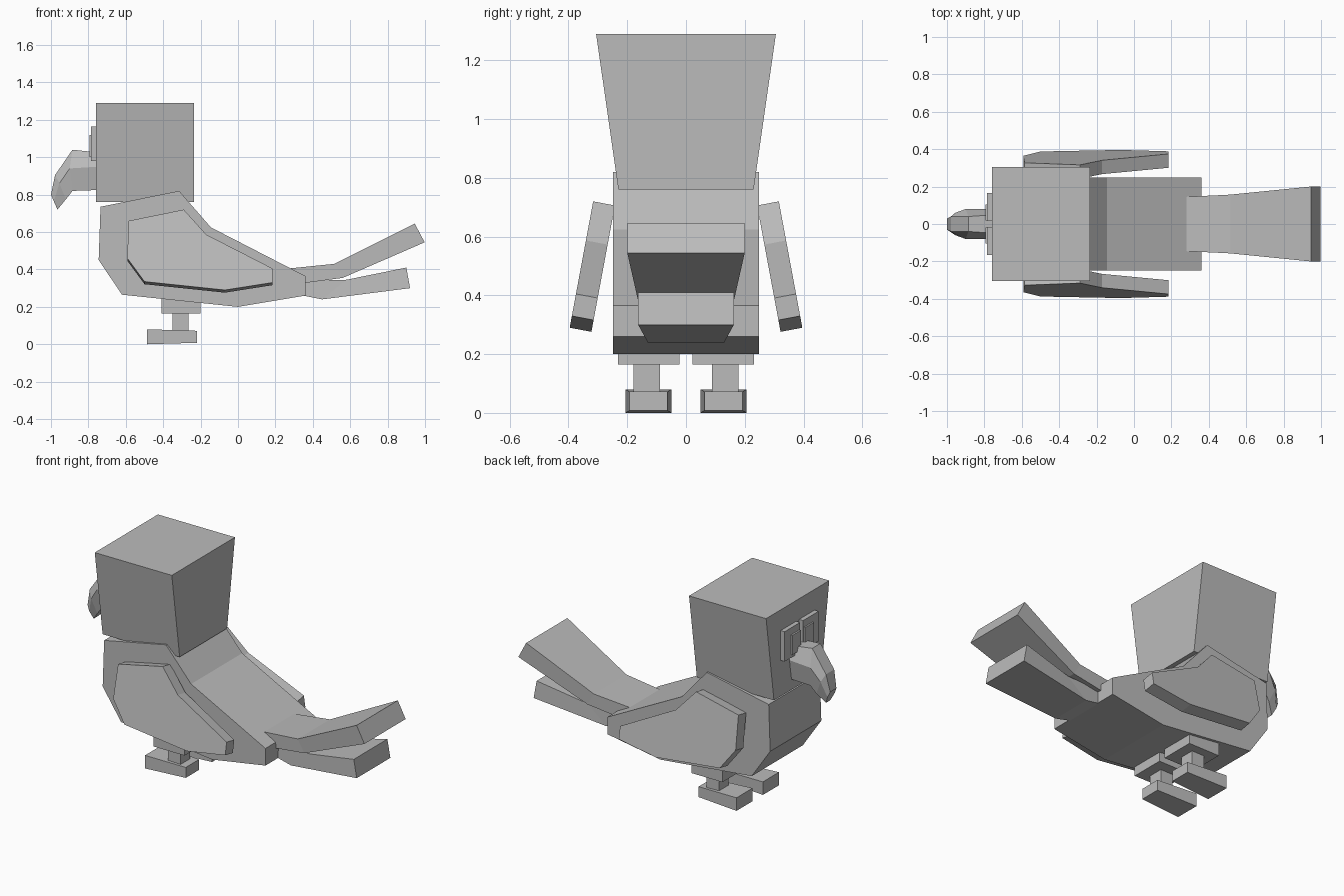
import bpy, bmesh

cube = bpy.data.objects.get("Cube")
if cube:
    bpy.data.objects.remove(cube, do_unlink=True)

grey = bpy.data.materials.new("plain grey")
grey.use_nodes = True
grey.diffuse_color = (0.5, 0.5, 0.5, 1)
grey.node_tree.nodes["Principled BSDF"].inputs["Base Color"].default_value = (0.5, 0.5, 0.5, 1)


def loft(name, rings, paired=False):
    """Skin equal-length point rings and cap both ends; paired parts mirror across y."""
    bm = bmesh.new()
    rows = [[bm.verts.new(p) for p in ring] for ring in rings]
    n = len(rows[0])
    for a, b in zip(rows, rows[1:]):
        for i in range(n):
            j = (i + 1) % n
            bm.faces.new((a[i], a[j], b[j], b[i]))
    bm.faces.new(rows[0])
    bm.faces.new(rows[-1])
    bmesh.ops.recalc_face_normals(bm, faces=bm.faces)
    mesh = bpy.data.meshes.new(name)
    bm.to_mesh(mesh)
    bm.free()
    mesh.materials.append(grey)
    obj = bpy.data.objects.new(name, mesh)
    bpy.context.collection.objects.link(obj)
    if paired:
        mirror = obj.modifiers.new("pair", "MIRROR")
        mirror.use_axis = (False, True, False)
    return obj


def rect_x(x, y0, y1, z0, z1):
    return [(x, y0, z0), (x, y1, z0), (x, y1, z1), (x, y0, z1)]


def rect_z(z, x0, x1, w):
    return [(x0, -w, z), (x1, -w, z), (x1, w, z), (x0, w, z)]


def box(name, x0, x1, y0, y1, z0, z1):
    return loft(name, [rect_x(x0, y0, y1, z0, z1), rect_x(x1, y0, y1, z0, z1)], True)


def strip(name, stations):
    """Slab along x from stations of top point, bottom point and half widths."""
    return loft(name, [[(bx, -w, bz), (bx, w, bz), (tx, w, tz), (tx, -w, tz)]
                       for tx, tz, bx, bz, w in stations])


# Body: side profile with constant width
profile = [(-0.735, 0.735), (-0.315, 0.82), (-0.145, 0.625), (0.36, 0.365),
           (0.36, 0.26), (0, 0.2), (-0.62, 0.265), (-0.745, 0.45)]
loft("body", [[(x, y, z) for x, z in profile] for y in (-0.248, 0.248)])

# Head: block that widens upwards
loft("head", [rect_z(0.76, -0.758, -0.235, 0.23), rect_z(1.29, -0.758, -0.235, 0.306)])

# Wings: slabs leaning outwards at the bottom
wing = [(-0.585, 0.66), (-0.29, 0.72), (-0.17, 0.587), (0.185, 0.405),
        (0.185, 0.33), (-0.07, 0.29), (-0.5, 0.335), (-0.592, 0.46)]
outer = [(x, 0.316 + (0.72 - z) * 0.186, z) for x, z in wing]
inner = [(x, y - 0.074, z - 0.014) for x, y, z in outer]
loft("wing", [outer, inner], True)

# Tail: two flaring feathers rooted in the body
strip("upper_tail", [(0.27, 0.405, 0.3, 0.32, 0.145), (0.515, 0.43, 0.56, 0.355, 0.157),
                     (0.945, 0.645, 0.998, 0.545, 0.2)])
strip("lower_tail", [(0.3, 0.34, 0.3, 0.27, 0.12), (0.58, 0.345, 0.45, 0.24, 0.13),
                     (0.9, 0.41, 0.92, 0.3, 0.163)])

# Beak: faceted hook; each station has top, middle and bottom points
beak = [((-0.74, 1.025, 0.05), (-0.74, 0.95, 0.08), (-0.74, 0.825, 0.06)),
        ((-0.885, 1.04, 0.04), (-0.9, 0.94, 0.08), (-0.885, 0.82, 0.06)),
        ((-0.978, 0.905, 0.04), (-0.955, 0.86, 0.06), (-0.92, 0.775, 0.05)),
        ((-1.0, 0.8, 0.03), (-0.985, 0.765, 0.035), (-0.965, 0.72, 0.02))]
loft("beak", [[(x, w, z) for x, z, w in ring] + [(x, -w, z) for x, z, w in reversed(ring)]
              for ring in beak])

# Eyes: plate with a smaller pupil set towards the beak
box("eye", -0.785, -0.75, 0.015, 0.165, 0.98, 1.163)
box("pupil", -0.795, -0.78, 0.02, 0.105, 1.0, 1.12)

# Legs
box("thigh", -0.41, -0.2, 0.022, 0.232, 0.165, 0.27)
box("shin", -0.35, -0.265, 0.088, 0.178, 0.06, 0.17)
loft("foot", [rect_x(-0.487, 0.05, 0.206, 0.0, 0.08),
              rect_x(-0.22, 0.063, 0.192, 0.008, 0.072)], True)
